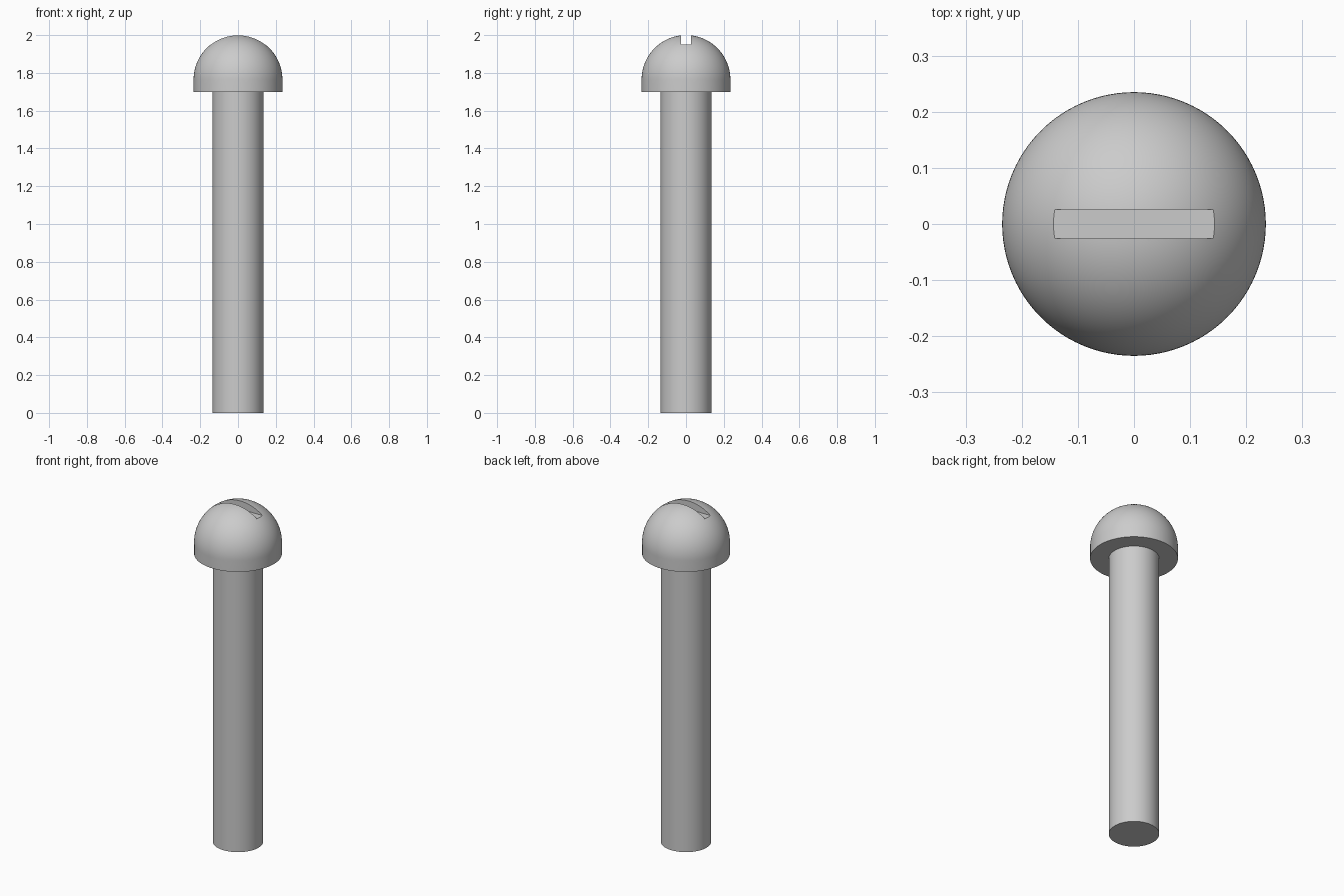
import bpy, bmesh
from math import sin, cos, pi, radians

if "Cube" in bpy.data.objects:
    bpy.data.objects.remove(bpy.data.objects["Cube"], do_unlink=True)

HEAD_R, SHAFT_R = 0.235, 0.135
HEAD_BOTTOM, TOP = 1.70, 2.0
DOME_Z = TOP - HEAD_R          # centre of the hemisphere
SLOT_WIDTH, SLOT_FLOOR = 0.052, 1.951
SIDES = 96

steel = bpy.data.materials.new("grey steel")
steel.use_nodes = True
colour = (0.6, 0.6, 0.6, 1)
steel.diffuse_color = colour
steel.node_tree.nodes["Principled BSDF"].inputs["Base Color"].default_value = colour


def lathe(name, profile):
    """Revolve (radius, height) points around the z axis into a closed solid."""
    bm = bmesh.new()
    verts = [bm.verts.new((r, 0, z)) for r, z in profile]
    edges = [bm.edges.new(pair) for pair in zip(verts, verts[1:])]
    bmesh.ops.spin(bm, geom=verts + edges, cent=(0, 0, 0), axis=(0, 0, 1),
                   angle=2 * pi, steps=SIDES, use_duplicate=False)
    bmesh.ops.remove_doubles(bm, verts=bm.verts, dist=1e-5)
    bmesh.ops.recalc_face_normals(bm, faces=bm.faces)
    mesh = bpy.data.meshes.new(name)
    bm.to_mesh(mesh)
    bm.free()
    mesh.materials.append(steel)
    obj = bpy.data.objects.new(name, mesh)
    bpy.context.collection.objects.link(obj)
    return obj


def activate(obj):
    bpy.ops.object.select_all(action='DESELECT')
    obj.select_set(True)
    bpy.context.view_layer.objects.active = obj


# Shaft: plain cylinder reaching just inside the head
shaft = lathe("shaft", [(0, 0), (SHAFT_R, 0), (SHAFT_R, HEAD_BOTTOM + 0.02),
                        (0, HEAD_BOTTOM + 0.02)])

# Head: short straight skirt under a hemisphere
steps = 32
dome = [(HEAD_R * cos(i / steps * pi / 2), DOME_Z + HEAD_R * sin(i / steps * pi / 2))
        for i in range(steps)]
head = lathe("head", [(0, HEAD_BOTTOM), (HEAD_R, HEAD_BOTTOM)] + dome + [(0, TOP)])

# Driver slot cut across the dome along x
bpy.ops.mesh.primitive_cube_add(size=1, location=(0, 0, SLOT_FLOOR + 0.1))
cutter = bpy.context.object
cutter.name = "slot_cutter"
cutter.scale = (1, SLOT_WIDTH, 0.2)
cutter.hide_render = True
cutter.data.materials.append(steel)
cut = head.modifiers.new("slot", 'BOOLEAN')
cut.operation = 'DIFFERENCE'
cut.solver = 'EXACT'
cut.object = cutter
activate(head)
bpy.ops.object.modifier_apply(modifier=cut.name)
bpy.data.objects.remove(cutter, do_unlink=True)

# Smooth surfaces with crisp rims
for part in (shaft, head):
    activate(part)
    bpy.ops.object.shade_smooth_by_angle(angle=radians(30))
